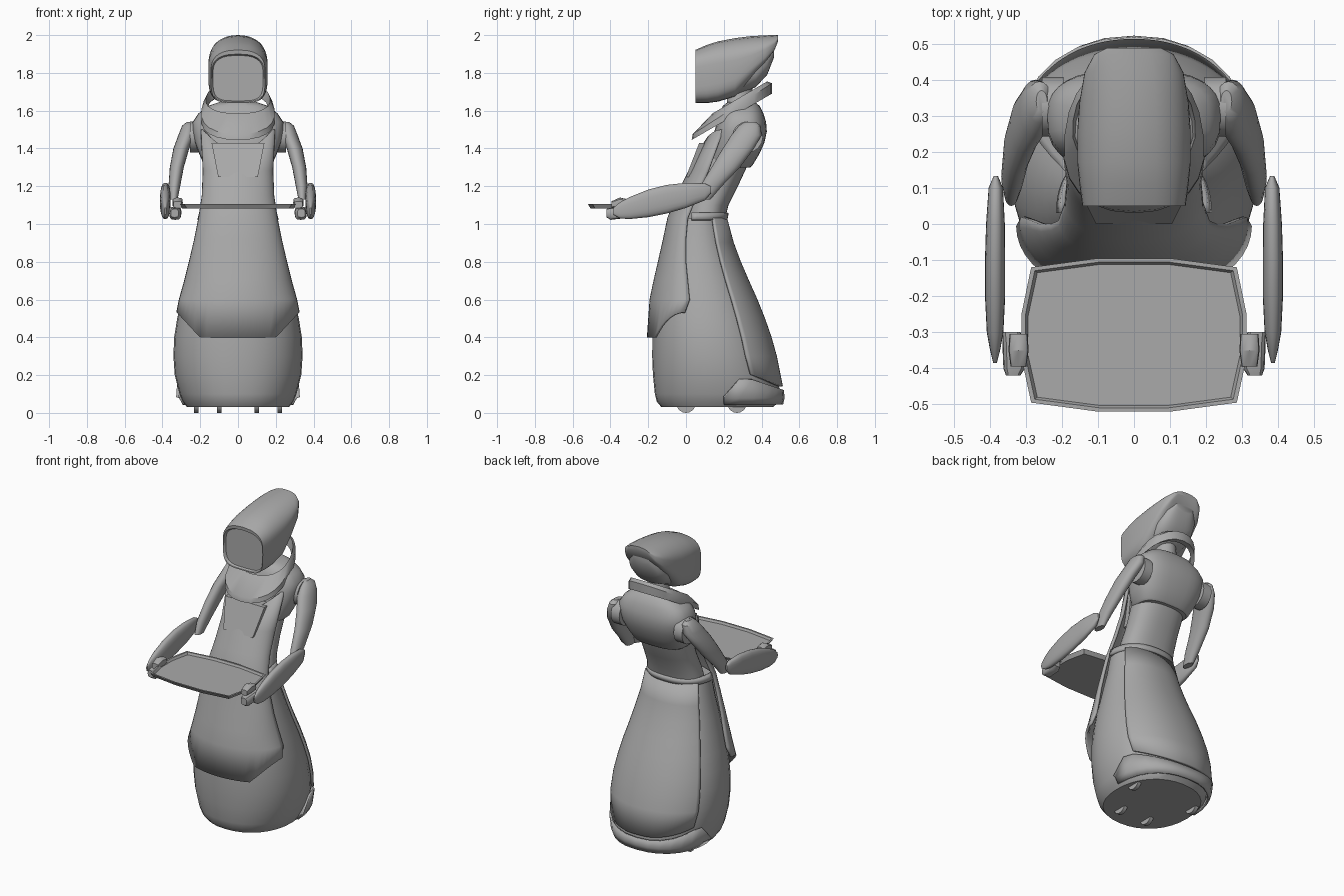
import bpy, bmesh, math

cube = bpy.data.objects.get("Cube")
if cube:
    bpy.data.objects.remove(cube, do_unlink=True)

GREY = (0.4, 0.4, 0.4, 1)
grey = bpy.data.materials.new("plain_grey")
grey.use_nodes = True
grey.diffuse_color = GREY
grey.node_tree.nodes["Principled BSDF"].inputs["Base Color"].default_value = GREY


def finish(name, bm, thick=0, angle=35):
    """Turn a bmesh into a shaded object, optionally as a thin shell."""
    bmesh.ops.recalc_face_normals(bm, faces=bm.faces)
    mesh = bpy.data.meshes.new(name)
    bm.to_mesh(mesh)
    bm.free()
    mesh.materials.append(grey)
    obj = bpy.data.objects.new(name, mesh)
    bpy.context.collection.objects.link(obj)
    bpy.ops.object.select_all(action='DESELECT')
    obj.select_set(True)
    bpy.context.view_layer.objects.active = obj
    bpy.ops.object.shade_smooth_by_angle(angle=math.radians(angle))
    if thick:
        mod = obj.modifiers.new("shell", 'SOLIDIFY')
        mod.thickness = thick
        mod.offset = 0


def power(v, e):
    return math.copysign(abs(v) ** e, v)


def bridge(bm, low, high, closed=True):
    count = len(low)
    for k in range(count if closed else count - 1):
        j = (k + 1) % count
        bm.faces.new((low[k], low[j], high[j], high[k]))


def loft(name, rows, arc=(0, 360), e=0.85, n=32, axis='z', side=1, thick=0, warp=None):
    """Rows are (position, half width, low, high, optional centre x)."""
    bm = bmesh.new()
    closed = arc[1] - arc[0] == 360
    rings = []
    for i, (pos, w, lo, hi, *cx) in enumerate(rows):
        ring = []
        for k in range(n if closed else n + 1):
            a = math.radians(arc[0] + (arc[1] - arc[0]) * k / n)
            x = side * (cx[0] if cx else 0) + w * power(math.cos(a), e)
            v = (lo + hi) / 2 + (hi - lo) / 2 * power(math.sin(a), e)
            co = (x, v, pos) if axis == 'z' else (x, pos, v)
            ring.append(bm.verts.new(warp(i, *co) if warp else co))
        rings.append(ring)
    for low, high in zip(rings, rings[1:]):
        bridge(bm, low, high, closed)
    if closed:
        bm.faces.new(rings[0])
        bm.faces.new(rings[-1])
    finish(name, bm, thick)


def front_half(rows):
    return [(z, w, f, 2 * edge - f) for z, w, edge, f in rows]


def back_half(rows):
    return [(z, w, 2 * edge - b, b) for z, w, edge, b in rows]


def prism(name, bottom, top):
    """Solid between two matching outlines."""
    bm = bmesh.new()
    a = [bm.verts.new(p) for p in bottom]
    b = [bm.verts.new(p) for p in top]
    bm.faces.new(a)
    bm.faces.new(b)
    bridge(bm, a, b)
    finish(name, bm, angle=25)


# Skirt and its raised back panel
skirt = [(.03, .27, -.13, .46), (.06, .293, -.155, .495), (.1, .31, -.165, .498),
         (.2, .335, -.175, .485), (.3, .342, -.179, .463), (.4, .338, -.178, .435),
         (.5, .322, -.173, .4), (.6, .3, -.163, .36), (.7, .273, -.145, .315),
         (.8, .248, -.122, .272), (.9, .223, -.1, .235), (1.03, .2, -.075, .2)]
loft("skirt", skirt, e=.92)


def lift_back_hem(i, x, y, z):
    return (x, y, z + max(0, .5 - y) * .4) if i == 0 else (x, y, z)


panel = [(.14, .335, -.185, .505)] + [(z, w + .01, f - .01, b + .01) for z, w, f, b in skirt[4:]]
loft("skirt_back_panel", panel, arc=(30, 150), e=.92, thick=.016, warp=lift_back_hem)


# Rear bumper, rising to a point at each side, and waist belt
def bumper_top(i, x, y, z):
    if i == 2:
        z = max(.085, min(.125 + (.5 - y) * .35, .08 + (y - .2) * 1.2))
    return x, y, z


bumper = back_half([(.045, .287, .2, .508), (.08, .306, .2, .516), (.13, .322, .2, .512)])
loft("rear_bumper", bumper, arc=(0, 180), e=.88, n=14, thick=.012, warp=bumper_top)
belt = back_half([(1.02, .207, .03, .21), (1.06, .197, .03, .217)])
loft("waist_belt", belt, arc=(0, 180), thick=.018)


# Apron running up into the bib
def apron_edges(i, x, y, z):
    if i == 0:
        z += max(0, abs(x) - .2) * 1.1
    if i == 8:
        z += max(0, abs(x) - .1) * .9
    return x, y, z


apron = [(.4, .32, -.005, -.2), (.6, .306, .02, -.186),
         (.7, .278, .01, -.165), (.8, .253, 0, -.142), (.92, .225, 0, -.115),
         (1.03, .203, .01, -.092), (1.15, .185, .06, -.045), (1.28, .18, .12, .02),
         (1.42, .19, .2, .08)]
loft("apron", front_half(apron), arc=(180, 360), e=.97, n=24, thick=.014, warp=apron_edges)

# Chest screen, set as a flat slab on the bib
corners = [(.14, .07, 1.43), (-.14, .07, 1.43), (-.105, .0, 1.25), (.105, .0, 1.25)]
prism("chest_screen", corners, [(x, y + .07, z) for x, y, z in corners])

# Torso and wide short jacket
loft("torso", [(1, .19, -.01, .2), (1.1, .175, .01, .225), (1.2, .166, .05, .275),
               (1.33, .168, .1, .335), (1.42, .16, .15, .36)])
loft("jacket", [(1.3, .165, .14, .34), (1.31, .178, .13, .352), (1.37, .205, .13, .388),
                (1.43, .228, .14, .415), (1.49, .24, .15, .428), (1.54, .24, .165, .424),
                (1.585, .21, .18, .41), (1.625, .16, .195, .39), (1.645, .1, .22, .365)], e=.72)

# Tilted open collar, narrowing to the back
bm = bmesh.new()
rings = []
for half, front, back, z0, z1 in ((.203, .03, .455, 1.445, 1.69), (.203, .035, .455, 1.475, 1.745),
                                  (.178, .14, .43, 1.585, 1.755), (.168, .15, .42, 1.55, 1.69)):
    ring = []
    for k in range(24):
        a = math.tau * k / 24
        t = (1 - power(math.cos(a), .85)) / 2
        ring.append(bm.verts.new((half * (1.05 - .2 * t) * power(math.sin(a), .9),
                                  front + (back - front) * t, z0 + (z1 - z0) * t)))
    rings.append(ring)
for a, b in zip(rings, rings[1:] + rings[:1]):
    bridge(bm, a, b)
finish("collar", bm)

# Neck
loft("neck", [(1.54, .1, .17, .37), (1.59, .085, .195, .36), (1.62, .07, .215, .355),
              (1.74, .06, .22, .35)], e=1)


# Head shell with an arched crown and a framed, slightly recessed face
def arch(i, x, y, z):
    return x, y, z - 2.2 * x * x * max(0, (z - 1.8) / .2)


loft("head_shell", [(.066, .132, 1.652, 1.893), (.052, .139, 1.646, 1.9), (.05, .143, 1.64, 1.922),
                    (.11, .151, 1.64, 1.948), (.17, .157, 1.648, 1.967), (.26, .157, 1.675, 1.984),
                    (.34, .151, 1.755, 1.994), (.42, .137, 1.86, 1.999), (.47, .11, 1.93, 2),
                    (.488, .075, 1.975, 2)], e=.5, n=40, axis='y', warp=arch)
loft("skull", [(.15, .1, 1.66, 1.9), (.28, .13, 1.685, 1.92), (.37, .127, 1.725, 1.93),
               (.43, .105, 1.79, 1.94), (.465, .06, 1.88, 1.95)], e=.75, axis='y')


def disc(name, x, y, z, radius, depth, n):
    """Cylinder lying along x."""
    rings = [[(x + depth * end, y + radius * math.cos(math.tau * k / n),
               z + radius * math.sin(math.tau * k / n)) for k in range(n)] for end in (-.5, .5)]
    prism(name, *rings)


# Arms, hands, shoulders and wheels, once per side
for side, label in ((1, "left"), (-1, "right")):
    disc(label + "_shoulder_joint", side * .225, .325, 1.46, .082, .06, 16)
    loft(label + "_upper_arm", [(1.54, .015, .31, .37, .256), (1.52, .034, .28, .395, .262),
                                (1.47, .044, .24, .4, .272), (1.4, .042, .195, .36, .3),
                                (1.3, .037, .135, .285, .324), (1.2, .031, .075, .19, .337),
                                (1.13, .02, .05, .13, .34)], n=20, e=.95, side=side)
    loft(label + "_forearm", [(.133, .006, 1.165, 1.198, .383), (.1, .02, 1.125, 1.215, .383),
                              (0, .026, 1.085, 1.218, .384), (-.1, .028, 1.056, 1.207, .385),
                              (-.2, .028, 1.036, 1.182, .385), (-.3, .023, 1.026, 1.142, .385),
                              (-.35, .014, 1.03, 1.115, .385), (-.385, .005, 1.05, 1.085, .385)],
         n=20, e=.8, axis='y', side=side)
    loft(label + "_palm", [(-.3, .025, 1.045, 1.09, .34), (-.33, .033, 1.03, 1.09, .332),
                           (-.4, .03, 1.022, 1.085, .332), (-.42, .02, 1.035, 1.08, .335)],
         n=12, e=.6, axis='y', side=side)
    loft(label + "_thumb", [(-.305, .025, 1.09, 1.13, .32), (-.35, .028, 1.085, 1.14, .32),
                            (-.395, .022, 1.085, 1.12, .32)], n=12, e=.6, axis='y', side=side)
    disc(label + "_front_wheel", side * .1, 0, .05, .05, .024, 20)
    disc(label + "_rear_wheel", side * .22, .27, .05, .05, .024, 20)

# Tray with a low rim
corner = [(.1, -.095), (.285, -.12), (.312, -.25), (.312, -.37), (.285, -.495), (.1, -.52)]
outline = corner + [(-x, y) for x, y in reversed(corner)]
bm = bmesh.new()
rings = [[bm.verts.new((x * s, -.3075 + (y + .3075) * t, z)) for x, y in outline]
         for s, t, z in ((.95, .93, 1.082), (1, 1, 1.106), (.965, .95, 1.106), (.94, .92, 1.092))]
for a, b in zip(rings, rings[1:]):
    bridge(bm, a, b)
bm.faces.new(rings[0])
bm.faces.new(rings[-1])
finish("tray", bm, angle=15)
